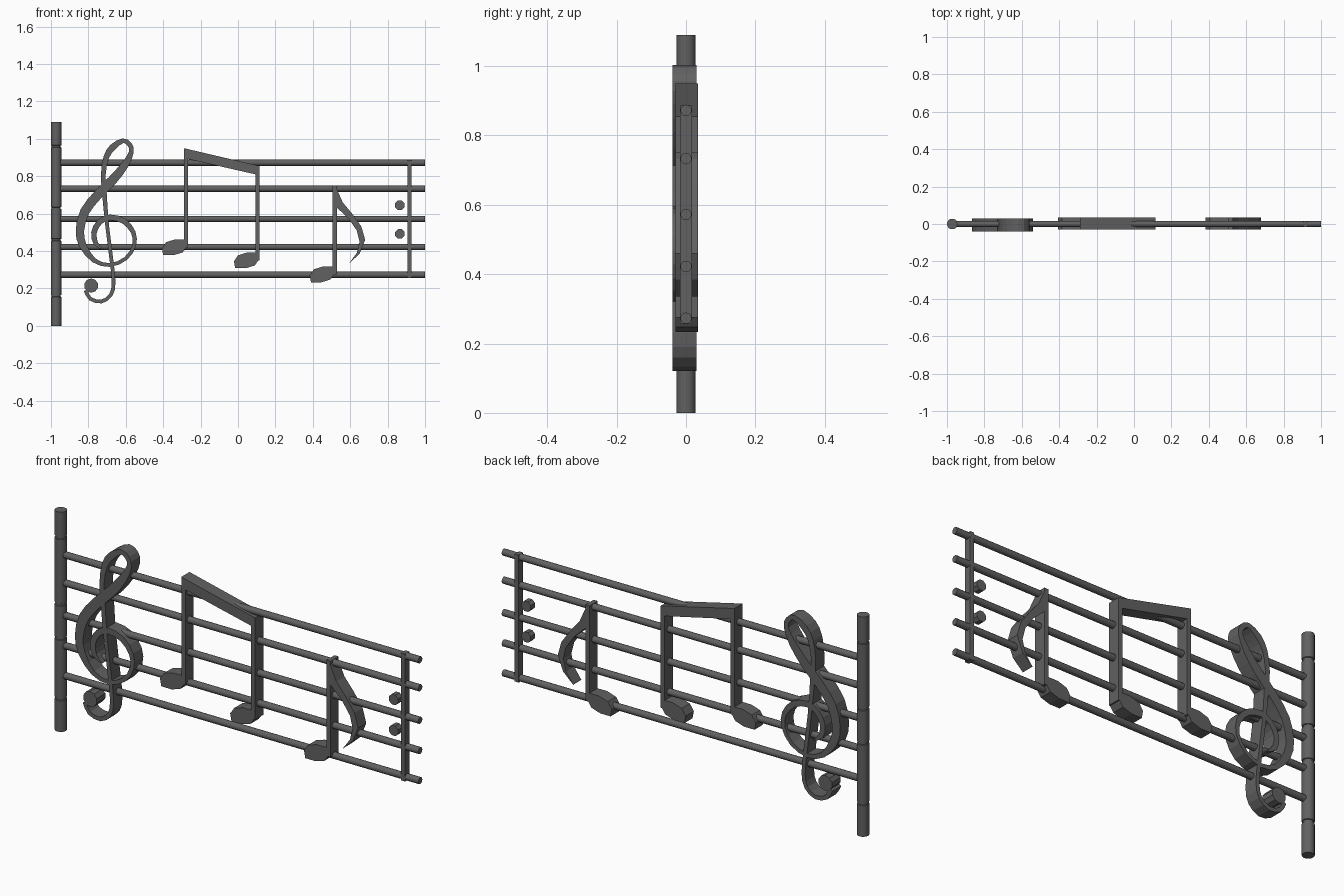
import bpy, bmesh, math
from mathutils import Vector

if "Cube" in bpy.data.objects:
    bpy.data.objects.remove(bpy.data.objects["Cube"])

iron = bpy.data.materials.new("dark grey iron")
iron.use_nodes = True
colour = (0.12, 0.12, 0.12, 1)
iron.diffuse_color = colour
iron.node_tree.nodes["Principled BSDF"].inputs["Base Color"].default_value = colour

UNIT = 0.01            # flat outlines are given in hundredths
NOTE = (-0.03, 0.034)  # front and back of the notes
CLEF = (-0.039, 0.03)
THIN = (-0.017, 0.017)


def finish(name, bm, smooth=False):
    bmesh.ops.recalc_face_normals(bm, faces=bm.faces)
    mesh = bpy.data.meshes.new(name)
    bm.to_mesh(mesh)
    bm.free()
    mesh.materials.append(iron)
    obj = bpy.data.objects.new(name, mesh)
    bpy.context.collection.objects.link(obj)
    if smooth:
        bpy.ops.object.select_all(action='DESELECT')
        obj.select_set(True)
        bpy.context.view_layer.objects.active = obj
        bpy.ops.object.shade_smooth_by_angle(angle=math.radians(40))
    return obj


def plate(name, outline, depth):
    """Extrude a flat x-z outline from front to back."""
    bm = bmesh.new()
    rings = [[bm.verts.new((x * UNIT, y, z * UNIT)) for x, z in outline] for y in depth]
    for ring in rings:
        bm.faces.new(ring)
    for i in range(len(outline)):
        bm.faces.new((rings[0][i - 1], rings[0][i], rings[1][i], rings[1][i - 1]))
    return finish(name, bm)


def box(name, x0, x1, z0, z1, depth):
    return plate(name, [(x0, z0), (x1, z0), (x1, z1), (x0, z1)], depth)


def disc(name, cx, cz, radius, sides, depth):
    angles = [math.tau * (i + 0.5) / sides for i in range(sides)]
    return plate(name, [(cx + radius * math.cos(a), cz + radius * math.sin(a)) for a in angles], depth)


def lathe(name, profile, sides, place):
    """Revolve (radius, distance) pairs; place turns a point into its position."""
    bm = bmesh.new()
    rings = []
    for r, h in profile:
        turn = [math.tau * i / sides for i in range(sides)]
        rings.append([bm.verts.new(place(r * math.cos(a), r * math.sin(a), h)) for a in turn])
    bm.faces.new(rings[0])
    bm.faces.new(rings[-1])
    for low, high in zip(rings, rings[1:]):
        for i in range(sides):
            bm.faces.new((low[i - 1], low[i], high[i], high[i - 1]))
    return finish(name, bm, True)


def ribbon(name, stroke, depth, steps=2):
    """Sweep a pen stroke of (x, z, width) points, softened by a spline."""
    pts = [Vector(p) for p in stroke]
    pts = [pts[0]] + pts + [pts[-1]]
    path = []
    for a, b, c, d in zip(pts, pts[1:], pts[2:], pts[3:]):
        for k in range(steps):
            t = k / steps
            path.append(b + (c - a) * t / 2 + (a * 2 - b * 5 + c * 4 - d) * t * t / 2
                        + (b * 3 - a - c * 3 + d) * t ** 3 / 2)
    path.append(pts[-1])
    bm = bmesh.new()
    sections = []
    for i, p in enumerate(path):
        along = path[min(i + 1, len(path) - 1)] - path[max(i - 1, 0)]
        side = Vector((-along.y, along.x)).normalized() * p.z / 2
        corners = [(1, 0), (-1, 0), (-1, 1), (1, 1)]
        sections.append([bm.verts.new(((p.x + s * side.x) * UNIT, depth[e], (p.y + s * side.y) * UNIT))
                         for s, e in corners])
    bm.faces.new(sections[0])
    bm.faces.new(sections[-1])
    for p, q in zip(sections, sections[1:]):
        for i in range(4):
            bm.faces.new((p[i - 1], p[i], q[i], q[i - 1]))
    return finish(name, bm)


# Post with narrow turned grooves
R, GROOVE = 0.028, 0.024
post = [(R, 0)]
for z in (0.16, 0.46, 0.63, 0.96):
    post += [(R, z - 0.006), (GROOVE, z - 0.004), (GROOVE, z + 0.004), (R, z + 0.006)]
post.append((R, 1.09))
lathe("post", post, 20, lambda u, v, h: (u - 0.972, v, h))

# Five staff rails
for n, z in enumerate((0.273, 0.422, 0.572, 0.733, 0.872)):
    lathe(f"staff_rail_{n + 1}", [(0.0165, -0.97), (0.0165, 1)], 12,
          lambda u, v, h: (h, u, v + z))

# Clef: one continuous stroke ending in a ball
ribbon("clef", [
    (-72, 41, .5), (-76, 44, 2.5), (-77, 50, 3), (-74, 55.5, 3), (-68.5, 58, 3),
    (-61, 56, 3), (-56, 50, 2.5), (-55.5, 43, 2), (-60, 36, 2), (-68.5, 32.5, 2),
    (-77, 35, 2.5), (-83, 43, 4), (-84.5, 51, 4.5), (-82, 61, 5), (-75, 70, 5),
    (-67, 78, 5), (-60.5, 86, 4), (-57, 93, 2.5), (-58, 97, 2.5), (-61.5, 99, 2.5),
    (-67, 95.5, 3.5), (-70.5, 90, 3), (-72, 81, 2.5), (-71.5, 72, 2.5), (-70, 54, 2),
    (-67.5, 34, 2), (-66.5, 23, 2), (-68, 16.5, 2), (-73, 13, 2), (-79, 14.5, 2),
    (-81.5, 19, 2)], CLEF)
disc("clef_ball", -78.5, 21.5, 3.8, 10, CLEF)

# Note heads and stems: head centre, stem left edge, stem top
half_head = [(-6.7, -.5), (-4.5, 2.7), (.3, 4.2), (6, 4.2)]
head = half_head + [(-x, -z) for x, z in half_head]
for name, cx, cz, stem, top in (("first", -34, 42, -29, 94), ("second", 4.5, 35, 9.3, 85),
                                ("third", 45, 27.5, 50.6, 75)):
    plate(name + "_note_head", [(cx + x, cz + z) for x, z in head], NOTE)
    box(name + "_note_stem", stem, stem + 2.2, cz, top, NOTE)

# Beam joining the first two notes, and the flag of the third
plate("note_beam", [(-29, 95), (11.5, 85.5), (11.5, 80.5), (-29, 89.7)], NOTE)
plate("note_flag", [(52, 75), (56, 66), (61, 60), (66, 53), (68, 46), (65, 38.5), (59.5, 33.5),
                    (63.5, 39), (65, 45), (63.5, 51), (59, 57.5), (52, 64)], NOTE)

# Bar line and repeat dots
box("bar_line", 90.6, 92.8, 25.6, 88.8, THIN)
for name, z in (("upper", 64.5), ("lower", 49.2)):
    disc(name + "_repeat_dot", 86.5, z, 2.7, 8, THIN)
